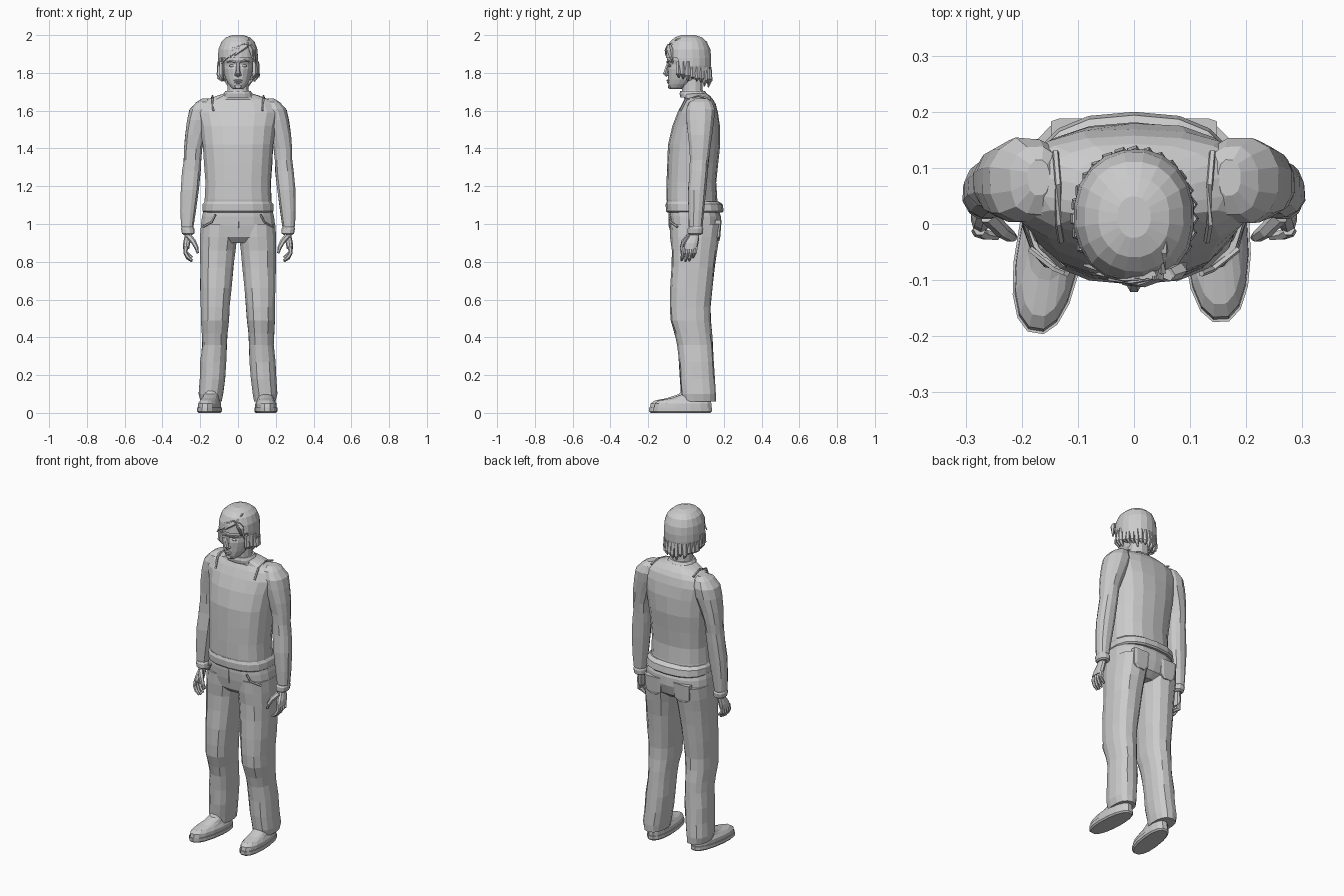
import bpy, bmesh, math, random
from mathutils import Vector
random.seed(4)

def finish(name, bm):
    bmesh.ops.recalc_face_normals(bm, faces=bm.faces[:])
    me = bpy.data.meshes.new(name)
    bm.to_mesh(me)
    bm.free()
    ob = bpy.data.objects.new(name, me)
    bpy.context.collection.objects.link(ob)
    return ob

def skin(bm, rows):
    vs = [[bm.verts.new(p) for p in r] for r in rows]
    n = len(vs[0])
    for a, b in zip(vs, vs[1:]):
        for i in range(n):
            bm.faces.new((a[i], a[(i + 1) % n], b[(i + 1) % n], b[i]))
    bm.faces.new(vs[0])
    bm.faces.new(vs[-1])

def loft(name, rings, n=14, e=2.3, s=1, jitter=0, keep=None):
    """Stacked rounded sections, each (z, x0, x1, y0, y1); s=-1 mirrors."""
    rows = []
    for z, x0, x1, y0, y1 in rings:
        row = []
        for i in range(n):
            a = 2 * math.pi * (i + .5) / n
            c, d = math.cos(a), math.sin(a)
            c = math.copysign(abs(c) ** (2 / e), c)
            d = math.copysign(abs(d) ** (2 / e), d)
            j = 1 + random.uniform(-jitter, jitter)
            row.append((s * ((x0 + x1) / 2 + (x1 - x0) / 2 * c * j),
                        (y0 + y1) / 2 + (y1 - y0) / 2 * d * j, z))
        rows.append(row)
    bm = bmesh.new()
    skin(bm, rows)
    if keep:
        bad = [f for f in bm.faces if not keep(f.calc_center_median())]
        bmesh.ops.delete(bm, geom=bad, context='FACES')
    return finish(name, bm)

def tube(name, pts, radii, n=6, s=1):
    P = [Vector((s * p[0], p[1], p[2])) for p in pts]
    rows = []
    for i, p in enumerate(P):
        d = (P[min(i + 1, len(P) - 1)] - P[max(i - 1, 0)]).normalized()
        u = d.cross(Vector((0, 1, .1)) if abs(d.y) < .8 else Vector((1, 0, 0))).normalized()
        v = d.cross(u)
        rows.append([p + radii[i] * (u * math.cos(2 * math.pi * k / n) + v * math.sin(2 * math.pi * k / n))
                     for k in range(n)])
    bm = bmesh.new()
    skin(bm, rows)
    return finish(name, bm)

def ball(name, loc, size):
    bm = bmesh.new()
    bmesh.ops.create_uvsphere(bm, u_segments=8, v_segments=6, radius=1)
    for v in bm.verts:
        v.co = Vector(loc) + Vector(a * b for a, b in zip(v.co, size))
    return finish(name, bm)

def sym(rows):
    return [(z, -w, w, f, b) for z, w, f, b in rows]

# Sweater body, hem band and collar
loft("sweater_body", sym([
    (1.07, .18, -.095, .175), (1.13, .178, -.104, .165), (1.22, .175, -.103, .16),
    (1.32, .182, -.1, .17), (1.42, .19, -.094, .18), (1.52, .205, -.072, .18),
    (1.59, .222, -.045, .17), (1.635, .205, -.022, .158), (1.66, .165, -.008, .142),
    (1.68, .11, -.012, .125), (1.692, .072, -.02, .105)]), 18, 2.4, jitter=.012)
loft("sweater_hem", sym([
    (1.06, .182, -.098, .192), (1.068, .191, -.106, .2), (1.105, .189, -.108, .194),
    (1.12, .178, -.102, .172)]), 18, 2.5)
loft("collar", sym([(1.67, .085, -.03, .115), (1.69, .078, -.034, .11), (1.705, .068, -.03, .1)]), 14)

# Trouser seat and fly
loft("trouser_seat", sym([
    (.9, .1, -.05, .13), (.93, .185, -.078, .168), (.99, .199, -.088, .186),
    (1.04, .193, -.092, .185), (1.1, .178, -.09, .165)]), 18, 2.5)
tube("fly_seam", [(0, -.088, 1.05), (0, -.086, .99), (.0, -.075, .94)], [.006, .006, .004], 5)

for s, side in ((1, "left"), (-1, "right")):
    # Sleeve and cuff
    loft(side + "_sleeve", [
        (1.664, .15, .19, .05, .115), (1.645, .13, .222, .015, .14), (1.605, .12, .258, .0, .155),
        (1.55, .13, .272, .002, .152), (1.47, .165, .282, .01, .14), (1.4, .188, .287, .018, .13),
        (1.34, .194, .288, .02, .122), (1.28, .196, .297, .018, .118), (1.18, .206, .305, .01, .108),
        (1.07, .222, .306, .012, .097), (.99, .234, .302, .014, .09), (.965, .238, .294, .018, .084)],
        12, 2.3, s, .03)
    loft(side + "_cuff", [(.985, .236, .3, .014, .088), (.975, .23, .303, .008, .093),
                          (.95, .23, .298, .008, .09), (.943, .24, .29, .018, .08)], 12, 2.3, s)
    # Shoulder seam
    tube(side + "_shoulder_seam", [(.13, -.03, 1.6), (.135, .0, 1.66), (.135, .07, 1.678),
         (.14, .13, 1.66)], [.006] * 4, 5, s)
    # Hand with curled fingers
    loft(side + "_palm", [(.955, .248, .282, .022, .07), (.93, .248, .285, .012, .07),
         (.9, .252, .291, -.008, .066), (.868, .258, .291, -.018, .06)], 10, 2.5, s)
    for i in range(4):
        y, dz = -.009 + i * .02, (.005, 0, .004, .02)[i]
        tube(side + "_finger", [(.275, y, .88), (.279, y - .004, .848), (.265, y - .01, .82 + dz),
             (.243, y - .014, .802 + dz)], [.012, .011, .01, .006], 6, s)
    tube(side + "_thumb", [(.26, .015, .935), (.235, -.012, .905), (.22, -.022, .875),
         (.213, -.024, .845)], [.016, .014, .011, .006], 6, s)
    # Trouser leg
    loft(side + "_trouser_leg", [
        (1.0, .004, .197, -.085, .184), (.93, .003, .202, -.082, .176), (.86, .012, .203, -.077, .163),
        (.77, .022, .202, -.078, .152), (.66, .032, .201, -.084, .138), (.56, .042, .197, -.086, .128),
        (.49, .046, .198, -.082, .13), (.42, .054, .192, -.06, .137), (.36, .058, .19, -.045, .142),
        (.27, .06, .201, -.037, .147), (.18, .068, .203, -.033, .152), (.1, .078, .209, -.026, .157),
        (.06, .085, .2, -.02, .156)], 14, 2.4, s, .025)
    # Seams and pockets
    tube(side + "_front_pocket_seam", [(.12, -.088, 1.05), (.14, -.08, 1.01), (.185, -.045, .985)], [.006] * 3, 5, s)
    loft(side + "_back_pocket", [(.91, .07, .12, .14, .177), (.93, .045, .145, .14, .182),
                                 (1.02, .04, .15, .15, .189)], 8, 5, s)
    # Shoe: sole and upper, turned slightly outward
    turn, dy = (.05, .01) if s > 0 else (.16, -.012)
    for part, rings in (("sole", [(0, -.052, .052, -.178, .122), (.008, -.06, .06, -.187, .13),
                                  (.028, -.06, .06, -.187, .13)]),
                        ("upper", [(.024, -.056, .056, -.183, .126), (.05, -.055, .055, -.178, .126),
                                   (.066, -.046, .046, -.155, .122), (.078, -.042, .042, -.09, .118),
                                   (.1, -.04, .04, -.025, .11), (.14, -.036, .036, .0, .1)])):
        ob = loft(side + "_shoe_" + part, rings, 16, 2.3)
        ob.location = (s * .146, dy, 0)
        ob.rotation_euler.z = s * turn

# Neck and head
loft("neck", sym([(1.67, .07, -.025, .1), (1.71, .058, -.022, .09), (1.75, .056, -.025, .09),
                  (1.8, .055, -.02, .09)]), 12)
loft("head", sym([
    (1.714, .024, -.082, -.03), (1.722, .036, -.09, .0), (1.742, .052, -.094, .035),
    (1.765, .065, -.095, .065), (1.79, .073, -.096, .085), (1.82, .079, -.098, .1),
    (1.845, .082, -.092, .108), (1.868, .084, -.1, .11), (1.91, .084, -.096, .11),
    (1.95, .07, -.075, .09), (1.98, .04, -.04, .06)]), 18, 2.1)
# Face details
tube("nose", [(0, -.092, 1.855), (0, -.102, 1.825), (0, -.11, 1.797), (0, -.098, 1.784)],
     [.008, .01, .013, .01])
ball("upper_lip", (0, -.095, 1.76), (.024, .008, .005))
ball("lower_lip", (0, -.094, 1.75), (.02, .008, .006))
ball("chin", (0, -.084, 1.727), (.022, .012, .012))
for s, side in ((1, "left"), (-1, "right")):
    ball(side + "_eye", (s * .034, -.085, 1.838), (.014, .008, .007))
    ball(side + "_nostril", (s * .011, -.098, 1.79), (.008, .009, .007))
    ball(side + "_ear", (s * .086, .015, 1.82), (.012, .02, .033))
    tube(side + "_brow", [(.014, -.1, 1.857), (.036, -.096, 1.864), (.058, -.078, 1.858)],
         [.005, .006, .003], 5, s)

# Hair cap, open at the face
def hairline(y):
    return 1.9 if y < -.045 else 1.8 if y < .03 else 1.77

hair = loft("hair_cap", sym([
    (2.0, .03, -.025, .05), (1.988, .064, -.06, .085), (1.965, .089, -.085, .112),
    (1.925, .104, -.103, .129), (1.88, .108, -.107, .134), (1.84, .108, -.105, .133),
    (1.8, .103, -.1, .13), (1.765, .09, -.08, .125)]), 20, 2.1, 1, .012,
    lambda c: c.z > hairline(c.y))
mod = hair.modifiers.new("thickness", 'SOLIDIFY')
mod.thickness = .01
# Hair locks hanging round the sides and back
for i in range(19):
    a = math.radians(-28 + 236 * i / 18)
    c, d = math.cos(a), math.sin(a)
    top = hairline(.013 + .118 * d)
    low = 1.765 - .03 * max(d, 0) + random.uniform(-.015, .015)
    tube("hair_lock", [(.099 * c, .013 + .11 * d, top + .06), (.101 * c, .013 + .113 * d, (top + low) / 2 + .01),
         (.086 * c, .013 + .108 * d, low)], [.013, .015, .003], 5)
# Fringe swept from the parting to both sides
for x, z in ((-.088, 1.85), (-.066, 1.872), (-.045, 1.885), (-.02, 1.892), (.078, 1.87), (.092, 1.85)):
    y = -.108 + 4.5 * x * x
    tube("fringe_lock", [(.05 + .15 * x, -.09, 1.945), ((.05 + x) / 2 + .1 * x, -.1 + 2 * x * x, 1.922),
         (x, y, z)], [.012, .015, .003], 5)
tube("hair_parting", [(.05, -.085, 1.945), (.054, -.05, 1.974), (.054, .0, 1.985), (.05, .05, 1.983)],
     [.008, .007, .006, .003], 5)
